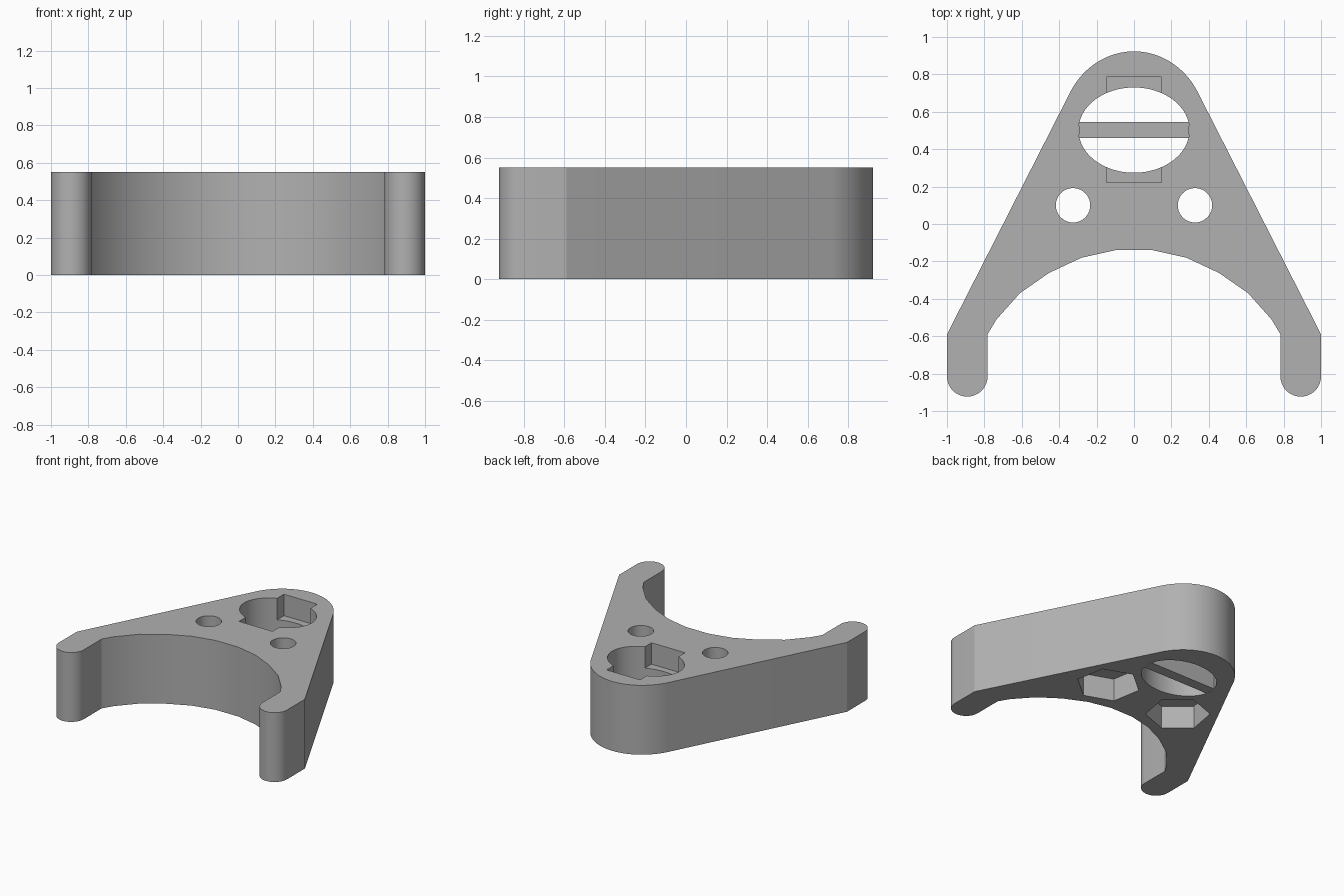
import bpy, bmesh
from math import cos, sin, pi, radians

if "Cube" in bpy.data.objects:
    bpy.data.objects.remove(bpy.data.objects["Cube"])

HEIGHT = 0.55
POCKET = 0.17          # depth of the recesses

grey = bpy.data.materials.new("light grey")
grey.use_nodes = True
colour = (0.44, 0.44, 0.44, 1)
grey.diffuse_color = colour
grey.node_tree.nodes["Principled BSDF"].inputs["Base Color"].default_value = colour


def prism(name, outline, low, high):
    """Extrude a flat outline between two heights."""
    bm = bmesh.new()
    face = bm.faces.new([bm.verts.new((x, y, low)) for x, y in outline])
    new = bmesh.ops.extrude_face_region(bm, geom=[face])["geom"]
    verts = [v for v in new if isinstance(v, bmesh.types.BMVert)]
    bmesh.ops.translate(bm, verts=verts, vec=(0, 0, high - low))
    bmesh.ops.recalc_face_normals(bm, faces=bm.faces)
    mesh = bpy.data.meshes.new(name)
    bm.to_mesh(mesh)
    bm.free()
    mesh.materials.append(grey)
    obj = bpy.data.objects.new(name, mesh)
    bpy.context.collection.objects.link(obj)
    return obj


def arc(cx, cy, rx, ry, start, end, steps):
    angles = [radians(start + (end - start) * i / steps) for i in range(steps + 1)]
    return [(cx + rx * cos(a), cy + ry * sin(a)) for a in angles]


def ring(cx, cy, rx, ry, sides, turn=0):
    return arc(cx, cy, rx, ry, turn, turn + 360, sides)[:-1]


def box(x, low_y, high_y):
    return [(-x, low_y), (x, low_y), (x, high_y), (-x, high_y)]


def activate(obj):
    bpy.ops.object.select_all(action='DESELECT')
    obj.select_set(True)
    bpy.context.view_layer.objects.active = obj


def cut(body, cutter):
    cutter.hide_render = True
    mod = body.modifiers.new("cut", 'BOOLEAN')
    mod.operation = 'DIFFERENCE'
    mod.solver = 'EXACT'
    mod.object = cutter
    activate(body)
    bpy.ops.object.modifier_apply(modifier=mod.name)
    bpy.data.objects.remove(cutter)


# Bracket body: half outline from the inner arch round the arm to the nose, mirrored
arch = [(0.10, -0.14), (0.28, -0.18), (0.455, -0.262), (0.61, -0.37),
        (0.735, -0.51), (0.783, -0.59)]
arm_end = arc(0.8915, -0.815, 0.1085, 0.108, 180, 360, 18)
nose = arc(0, 0.5, 0.39, 0.423, 31, 90, 16)
half = arch + arm_end + [(1.0, -0.59)] + nose
mirrored = [(-x, y) for x, y in reversed(half[:-1])]
body = prism("bracket_body", half + mirrored, 0, HEIGHT)

# Oval opening and the rectangular recess crossing its top
cut(body, prism("oval_cutter", ring(0, 0.502, 0.297, 0.228, 64), -0.1, HEIGHT + 0.1))
cut(body, prism("recess_cutter", box(0.147, 0.222, 0.785), HEIGHT - POCKET, HEIGHT + 0.1))

# Bolt holes with hexagonal nut pockets underneath
for side, turn in ((1, 40), (-1, 20)):
    x = side * 0.326
    cut(body, prism("bolt_cutter", ring(x, 0.1, 0.092, 0.092, 40), -0.1, HEIGHT + 0.1))
    cut(body, prism("nut_cutter", ring(x, 0.1, 0.232, 0.232, 6, turn), -0.1, POCKET + 0.01))

# Cross bar at the bottom of the oval opening
bar = prism("cross_bar", box(0.295, 0.461, 0.545), 0, 0.16)

activate(body)
bpy.ops.object.shade_smooth_by_angle(angle=radians(25))
